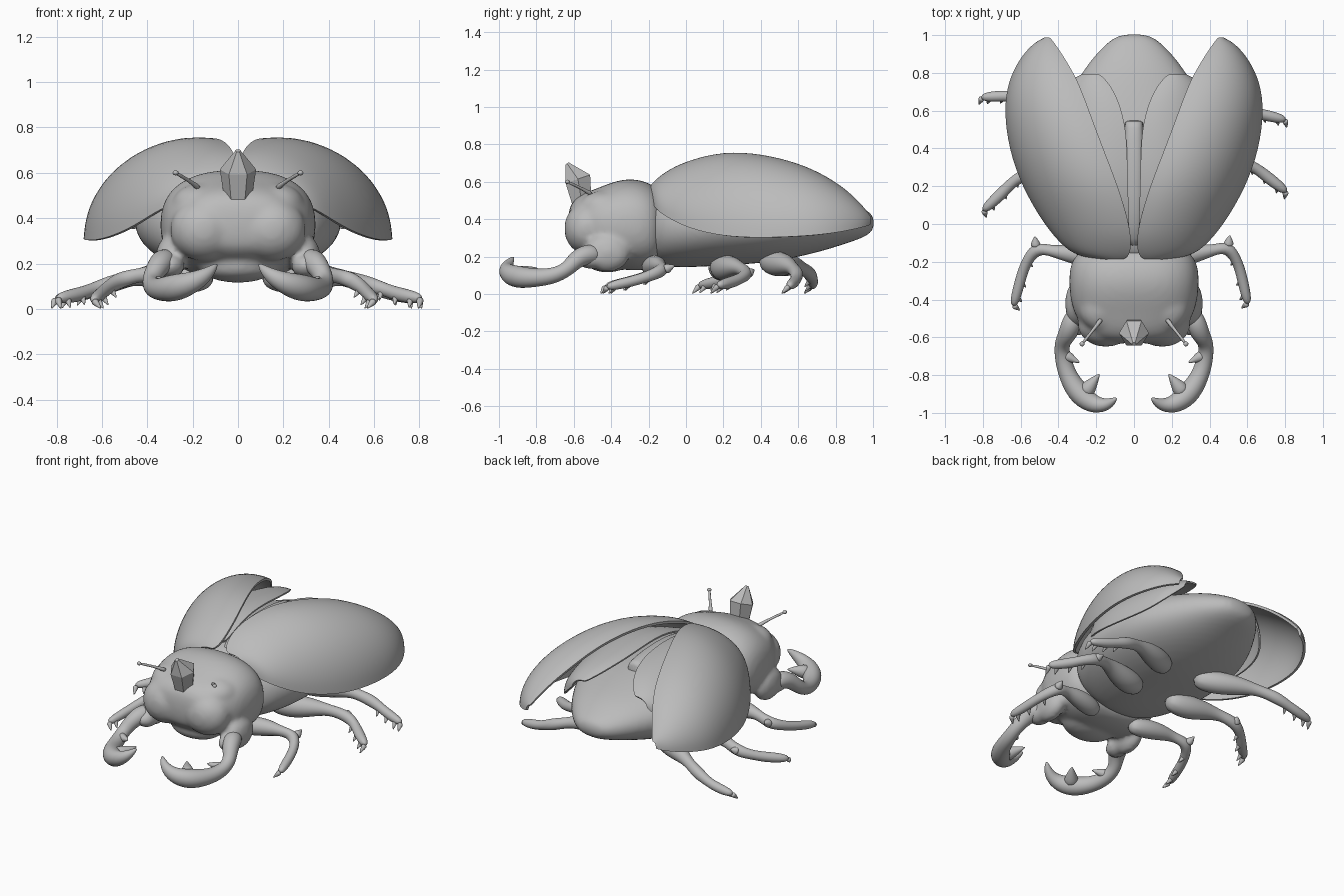
import bpy, bmesh, math
from mathutils import Vector, Matrix

cube = bpy.data.objects.get("Cube")
if cube:
    bpy.data.objects.remove(cube, do_unlink=True)

grey = bpy.data.materials.new("shell_grey")
grey.use_nodes = True
grey.diffuse_color = (0.5, 0.5, 0.5, 1)
grey.node_tree.nodes["Principled BSDF"].inputs["Base Color"].default_value = grey.diffuse_color


def finish(name, bm, subsurf=0, voxel=0, thickness=0, angle=50):
    """Turn a bmesh into a finished object with its modifiers applied."""
    bmesh.ops.recalc_face_normals(bm, faces=bm.faces)
    mesh = bpy.data.meshes.new(name)
    bm.to_mesh(mesh)
    bm.free()
    mesh.materials.append(grey)
    ob = bpy.data.objects.new(name, mesh)
    bpy.context.collection.objects.link(ob)
    if subsurf:
        ob.modifiers.new("round", 'SUBSURF').levels = subsurf
    if voxel:
        fuse = ob.modifiers.new("fuse", 'REMESH')
        fuse.mode = 'VOXEL'
        fuse.voxel_size = voxel
        relax = ob.modifiers.new("relax", 'SMOOTH')
        relax.factor = 0.5
        relax.iterations = 10
    if thickness:
        solid = ob.modifiers.new("thickness", 'SOLIDIFY')
        solid.thickness = thickness
        solid.offset = 0
    bpy.ops.object.select_all(action='DESELECT')
    ob.select_set(True)
    bpy.context.view_layer.objects.active = ob
    bpy.ops.object.convert(target='MESH')
    if angle:
        bpy.ops.object.shade_smooth_by_angle(angle=math.radians(angle))


def loft(bm, rings, closed=True):
    """Skin rows of points; closed rows get end caps."""
    rows = [[bm.verts.new(p) for p in ring] for ring in rings]
    n = len(rows[0])
    for a, b in zip(rows, rows[1:]):
        for i in range(n if closed else n - 1):
            j = (i + 1) % n
            bm.faces.new((a[i], a[j], b[j], b[i]))
    if closed:
        bm.faces.new(rows[0][::-1])
        bm.faces.new(rows[-1])


def tube(bm, points, sides=8):
    """Tapered limb through (x, y, z, radius) points."""
    pos = [Vector(p[:3]) for p in points]
    rings = []
    for i, p in enumerate(points):
        tangent = pos[min(i + 1, len(pos) - 1)] - pos[max(i - 1, 0)]
        turn = tangent.to_track_quat('Z', 'Y')
        circle = [2 * math.pi * k / sides for k in range(sides)]
        rings.append([pos[i] + turn @ Vector((math.cos(a), math.sin(a), 0)) * p[3] for a in circle])
    loft(bm, rings)


def spike(bm, base, tip, radius):
    base, tip = Vector(base), Vector(tip)
    tube(bm, [(*base, radius), (*base.lerp(tip, 0.5), radius * 0.6), (*tip, 0.002)], 6)


def ball(bm, centre, size):
    bmesh.ops.create_icosphere(bm, subdivisions=2, radius=1,
                               matrix=Matrix.Translation(centre) @ Matrix.Diagonal((*size, 1)))


def hull(bm, rows, power=1.0, sides=20):
    """Body made of rounded cross-sections (y, half width, bottom, top)."""
    def bend(v):
        return math.copysign(abs(v) ** power, v)
    rings = []
    for y, w, low, high in rows:
        circle = [2 * math.pi * k / sides for k in range(sides)]
        rings.append([(w * bend(math.cos(a)), y,
                       (low + high) / 2 + (high - low) / 2 * bend(math.sin(a))) for a in circle])
    loft(bm, rings)


def shell(name, side, rows, thickness):
    """Domed wing case from rows (y, inner x, outer x, edge z, crown z)."""
    lip = math.radians(-9)
    rings = []
    for y, x_in, x_out, z_edge, z_top in rows:
        ring = []
        for k in range(11):
            a = lip + (math.pi / 2 - lip) * k / 10
            across = (math.sin(a) - math.sin(lip)) / (1 - math.sin(lip))
            ring.append((side * (x_in + (x_out - x_in) * across), y,
                         z_edge + (z_top - z_edge) * math.cos(a)))
        rings.append(ring)
    bm = bmesh.new()
    loft(bm, rings, closed=False)
    finish(name, bm, subsurf=2, thickness=thickness, angle=40)


# Abdomen with a raised strip along the back
bm = bmesh.new()
hull(bm, [(-.22, .27, .16, .54), (-.1, .38, .14, .59), (.05, .44, .14, .61), (.2, .465, .15, .62),
          (.4, .46, .16, .62), (.58, .41, .19, .59), (.74, .32, .23, .55), (.86, .24, .27, .51),
          (.95, .16, .3, .46), (1.01, .08, .34, .42)], power=.94)
finish("abdomen", bm, subsurf=2, voxel=.016)

bm = bmesh.new()
hull(bm, [(-.14, .04, .45, .58), (-.02, .05, .5, .64), (.15, .06, .5, .675),
          (.38, .06, .5, .675), (.53, .05, .5, .65), (.55, .05, .5, .64)], power=.6, sides=12)
finish("back_strip", bm, subsurf=1)

# Thorax and head, fused from the trunk and rounded lobes
bm = bmesh.new()
hull(bm, [(-.11, .26, .17, .53), (-.19, .34, .125, .6), (-.3, .35, .12, .625), (-.4, .34, .14, .6),
          (-.48, .32, .17, .565), (-.58, .25, .23, .53), (-.635, .17, .28, .46)], power=.82)
ball(bm, (0, -.42, .19), (.19, .14, .08))
for s in (1, -1):
    ball(bm, (s * .15, -.53, .35), (.16, .13, .15))
    ball(bm, (s * .17, -.44, .46), (.13, .14, .1))
    ball(bm, (s * .3, -.42, .22), (.07, .13, .11))
    ball(bm, (s * .3, -.51, .19), (.07, .09, .06))
finish("thorax_and_head", bm, subsurf=2, voxel=.014)

# Faceted horn leaning forward
bm = bmesh.new()
tube(bm, [(0, -.55, .45, .055), (0, -.578, .615, .08), (0, -.636, .698, .012)], 6)
finish("horn", bm, angle=0)

elytron = [(-.18, .05, .2, .5, .58), (-.155, .02, .32, .45, .61), (-.08, .015, .4, .4, .665),
           (.02, .03, .48, .35, .71), (.2, .085, .585, .307, .757), (.4, .165, .655, .3, .745),
           (.6, .24, .68, .307, .695), (.75, .295, .66, .32, .625), (.87, .365, .6, .34, .54),
           (.95, .42, .53, .36, .455), (.98, .445, .47, .37, .41)]
wing = [(-.1, .02, .25, .45, .6), (.1, .03, .45, .4, .68), (.3, .035, .49, .36, .695),
        (.5, .04, .47, .35, .675), (.65, .08, .43, .36, .64), (.74, .13, .37, .42, .6),
        (.79, .18, .27, .51, .565)]
mandible = [(.3, -.46, .21, .05), (.33, -.53, .215, .058), (.355, -.59, .185, .05), (.385, -.635, .13, .04),
            (.378, -.71, .095, .045), (.35, -.81, .085, .05), (.285, -.91, .09, .066),
            (.2, -.965, .115, .05), (.13, -.955, .155, .032), (.09, -.92, .2, .006)]
# Each leg: offset of the right foot, then the path from hip to foot
legs = {
    "front": (.035, -.01, [(.12, -.2, .14, .05), (.24, -.17, .15, .064), (.35, -.15, .155, .048),
                           (.42, -.14, .15, .028), (.5, -.115, .13, .04), (.555, -.21, .09, .028),
                           (.58, -.32, .06, .03), (.605, -.43, .037, .024)]),
    "middle": (-.01, -.1, [(.1, .17, .15, .06), (.24, .21, .135, .08), (.37, .25, .145, .058),
                           (.47, .29, .14, .03), (.57, .33, .11, .04), (.65, .295, .085, .028),
                           (.71, .245, .062, .034), (.815, .165, .045, .026)]),
    "hind": (.005, .12, [(.1, .42, .18, .06), (.23, .49, .16, .075), (.36, .54, .155, .055),
                         (.45, .57, .14, .03), (.55, .595, .11, .04), (.63, .59, .08, .028),
                         (.7, .575, .06, .032), (.81, .55, .042, .024)]),
}

for side, s in (("left", 1), ("right", -1)):
    # Hard wing cases over the softer hind wings
    shell(side + "_wing_case", s, elytron, .016)
    shell(side + "_hind_wing", s, wing, .01)

    # Hooked mandible with two teeth
    bm = bmesh.new()
    tube(bm, [(s * x, y, z, r * 1.06) for x, y, z, r in mandible])
    spike(bm, (s * .375, -.69, .11), (s * .285, -.735, .13), .045)
    spike(bm, (s * .265, -.9, .1), (s * .18, -.79, .14), .065)
    finish(side + "_mandible", bm, subsurf=2)

    # Antenna with a small knob
    bm = bmesh.new()
    tube(bm, [(s * .17, -.5, .53, .018), (s * .2, -.54, .555, .009),
              (s * .24, -.59, .58, .008), (s * .275, -.635, .6, .009)])
    ball(bm, (s * .275, -.635, .6), (.014, .014, .012))
    finish(side + "_antenna", bm, subsurf=1)

    # Spiny legs, the right ones in a slightly different pose
    for name, (dx, dy, path) in legs.items():
        pose = 1 if s < 0 else 0
        path = [(s * (x + pose * dx * i / 7), y + pose * dy * i / 7, z, r * 1.06)
                for i, (x, y, z, r) in enumerate(path)]
        bm = bmesh.new()
        tube(bm, path)
        knee, shin, ankle, foot = (Vector(p[:3]) for p in path[4:])
        along = (foot - shin).normalized()
        across = along.cross(Vector((0, 0, 1))).normalized() * s
        for start, end, t in ((knee, shin, .8), (shin, ankle, .8), (ankle, foot, .5), (ankle, foot, .9)):
            p = start.lerp(end, t)
            tip = p + across * .04 + along * .02
            tip.z = max(p.z - .05, .001)
            spike(bm, p, tip, .024)
        spike(bm, knee, knee - along * .06 + Vector((s * .02, 0, .01)), .04)
        finish(side + "_" + name + "_leg", bm, subsurf=2)
